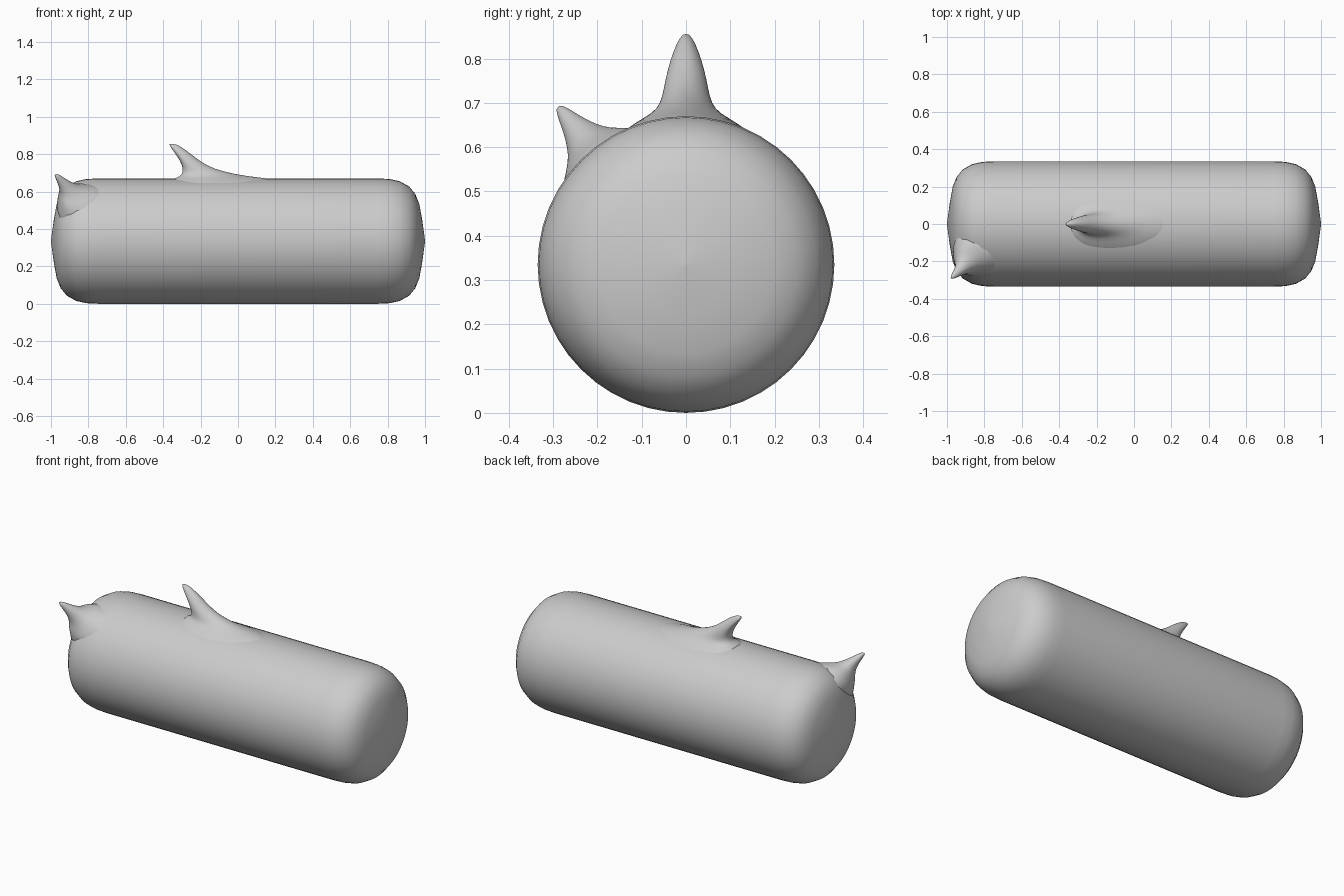
import bpy, bmesh
from math import sin, cos, pi, sqrt, radians

if "Cube" in bpy.data.objects:
    bpy.data.objects.remove(bpy.data.objects["Cube"])

R = 0.335  # log radius, axis along x at height R


def loft(name, rings, close_ends=True):
    """Skin a list of equal-length point rings into a smooth closed mesh."""
    bm = bmesh.new()
    loops = [[bm.verts.new(p) for p in ring] for ring in rings]
    n = len(loops[0])
    for a, b in zip(loops, loops[1:]):
        for i in range(n):
            j = (i + 1) % n
            bm.faces.new((a[i], a[j], b[j], b[i]))
    for loop in (loops[0], loops[-1]):
        c = sum((v.co for v in loop), loop[0].co * 0) / n
        tip = bm.verts.new(c)
        for i in range(n):
            bm.faces.new((loop[i], loop[(i + 1) % n], tip))
    bmesh.ops.recalc_face_normals(bm, faces=bm.faces)
    for f in bm.faces:
        f.smooth = True
    me = bpy.data.meshes.new(name)
    bm.to_mesh(me)
    bm.free()
    ob = bpy.data.objects.new(name, me)
    bpy.context.collection.objects.link(ob)
    return ob


# Log body: rounded end profile mirrored to both ends
end = [(1.0, 0.004), (0.984, 0.12), (0.969, 0.2), (0.948, 0.252),
       (0.915, 0.292), (0.865, 0.32), (0.81, 0.332), (0.75, R)]
profile = [(-x, r) for x, r in end] + [(0.0, R)] + end[::-1]
N = 48
loft("log_body", [[(x, r * cos(2 * pi * i / N), R + r * sin(2 * pi * i / N))
                   for i in range(N)] for x, r in profile])


def stub(name, levels, tilt, skew):
    """Flared branch stub; levels are (height over bark, x min, x max, half width)."""
    a = radians(tilt)
    rings = []
    for h, x0, x1, w in levels:
        ring = []
        for i in range(32):
            t = 2 * pi * i / 32
            u = (0.5 - 0.5 * cos(t)) ** skew
            y = w * sin(t)
            z = sqrt(R * R - y * y) + h
            ring.append((x0 + (x1 - x0) * u,
                         y * cos(a) - z * sin(a), R + y * sin(a) + z * cos(a)))
        rings.append(ring)
    ob = loft(name, rings)
    sub = ob.modifiers.new("smooth", 'SUBSURF')
    sub.levels = sub.render_levels = 1
    return ob


# Top branch stub, leaning towards -x
stub("top_branch", [
    (-0.02, -0.36, 0.25, 0.17), (0.0, -0.34, 0.17, 0.14),
    (0.01, -0.315, 0.07, 0.095), (0.022, -0.3, -0.01, 0.064),
    (0.05, -0.292, -0.13, 0.053), (0.09, -0.307, -0.2, 0.046),
    (0.13, -0.333, -0.25, 0.035), (0.163, -0.357, -0.295, 0.022),
    (0.178, -0.366, -0.32, 0.013), (0.185, -0.366, -0.345, 0.006)], 0, 1.25)

# Small branch stub on the front left shoulder
stub("side_branch", [
    (-0.13, -0.975, -0.75, 0.16), (-0.06, -0.966, -0.71, 0.145),
    (-0.015, -0.96, -0.70, 0.12), (0.0, -0.957, -0.74, 0.095),
    (0.018, -0.955, -0.82, 0.06), (0.04, -0.957, -0.865, 0.043),
    (0.07, -0.965, -0.90, 0.028), (0.1, -0.976, -0.935, 0.018),
    (0.118, -0.981, -0.955, 0.01), (0.123, -0.979, -0.965, 0.005)], 39, 1.1)
